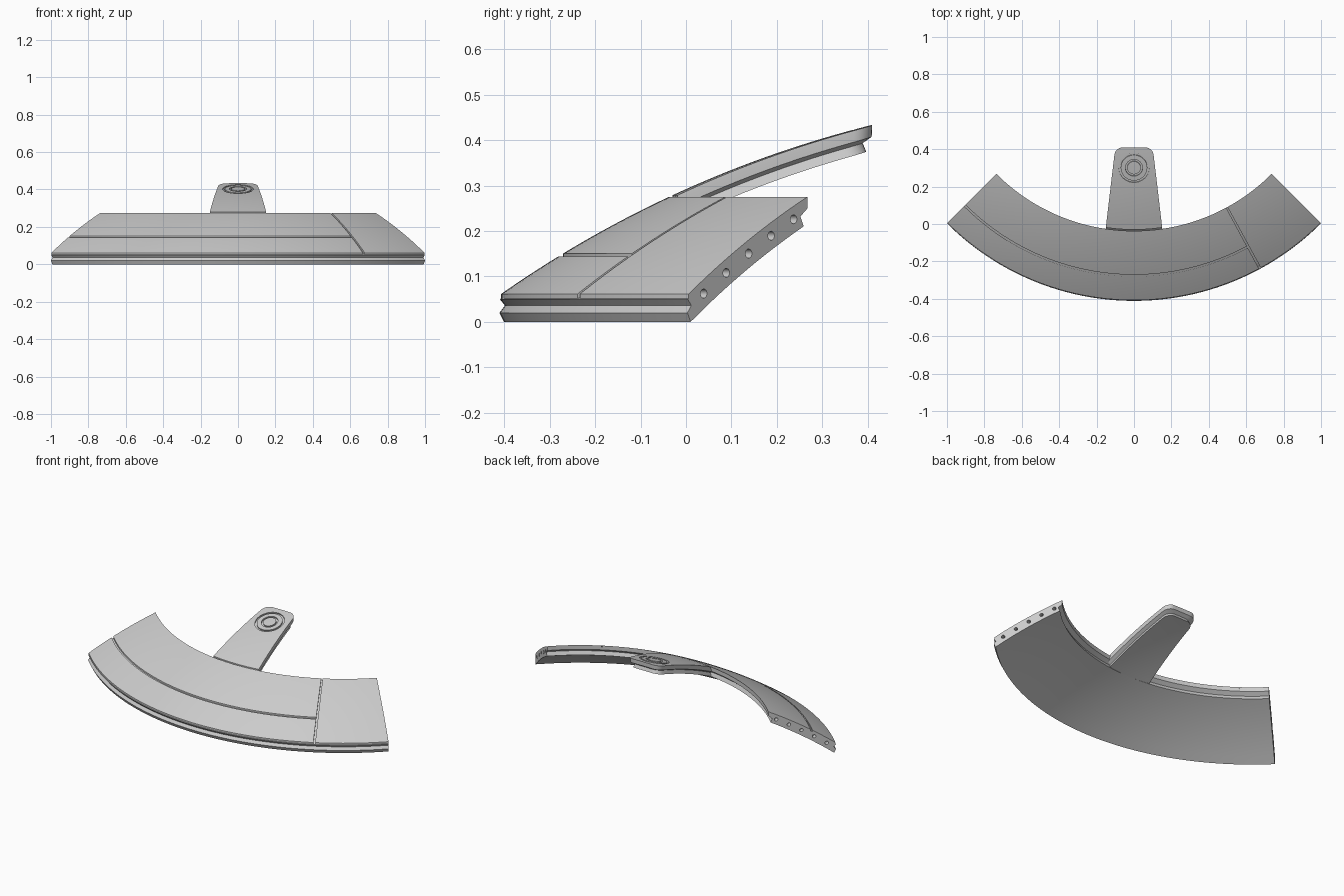
import bpy
import bmesh
from math import sin, cos, sqrt, radians
from mathutils import Vector, Matrix

cube = bpy.data.objects.get("Cube")
if cube:
    bpy.data.objects.remove(cube)

# Dome shared by every part: centre, outer and inner radius
CY, CZ = 1.003, -1.95
OUTER, INNER = 2.4565, 2.4027
FLOOR = OUTER - 0.008
HALF = 45

grey = bpy.data.materials.new("plain_grey")
grey.use_nodes = True
grey.diffuse_color = (0.6, 0.6, 0.6, 1)
grey.node_tree.nodes["Principled BSDF"].inputs["Base Color"].default_value = (0.6, 0.6, 0.6, 1)


def dome_z(r, d):
    return sqrt(d * d - r * r) + CZ


def arc(r0, r1, d, n=12):
    """Points along the dome section from radius r0 to r1."""
    rs = [r0 + (r1 - r0) * i / n for i in range(n + 1)]
    return [(r, dome_z(r, d)) for r in rs]


def make_object(name, bm):
    bmesh.ops.recalc_face_normals(bm, faces=bm.faces)
    mesh = bpy.data.meshes.new(name)
    bm.to_mesh(mesh)
    bm.free()
    mesh.materials.append(grey)
    ob = bpy.data.objects.new(name, mesh)
    bpy.context.collection.objects.link(ob)
    return ob


def activate(ob):
    bpy.ops.object.select_all(action='DESELECT')
    ob.select_set(True)
    bpy.context.view_layer.objects.active = ob


def smooth(ob):
    activate(ob)
    bpy.ops.object.shade_smooth_by_angle(angle=radians(20))


def sector(name, profile, a0, a1):
    """Sweep a closed (radius, height) profile between two angles."""
    bm = bmesh.new()
    steps = max(4, round(a1 - a0))
    rings = []
    for i in range(steps + 1):
        a = radians(a0 + (a1 - a0) * i / steps)
        rings.append([bm.verts.new((r * sin(a), CY - r * cos(a), z)) for r, z in profile])
    n = len(profile)
    for p, q in zip(rings, rings[1:]):
        for k in range(n):
            m = (k + 1) % n
            bm.faces.new((p[k], p[m], q[m], q[k]))
    bm.faces.new(rings[0])
    bm.faces.new(rings[-1])
    return make_object(name, bm)


def cut(ob, cutter):
    cutter.hide_render = True
    mod = ob.modifiers.new("cut", 'BOOLEAN')
    mod.operation = 'DIFFERENCE'
    mod.solver = 'EXACT'
    mod.object = cutter
    activate(ob)
    bpy.ops.object.modifier_apply(modifier=mod.name)
    bpy.data.objects.remove(cutter)


# Curved base shell with a ridged outer rim and a notched inner edge
rim = [(1.404, 0), (1.414, 0.02), (1.402, 0.036), (1.413, 0.05), (1.403, 0.055)]
inner_edge = [(1.04, 0.25), (1.062, 0.232)]
shell = sector("base_shell", rim + arc(1.4, 1.04, FLOOR) + inner_edge
               + arc(1.052, 1.395, INNER), -HALF, HALF)

# Row of bolt holes in both end faces
bm = bmesh.new()
for side in (-1, 1):
    a = radians(HALF * side)
    along = Vector((cos(a), sin(a), 0))
    for k in range(5):
        r = 1.363 - 0.07 * k
        spot = Vector((r * sin(a), CY - r * cos(a), dome_z(r, 2.4305)))
        turn = along.to_track_quat('Z', 'Y').to_matrix().to_4x4()
        bmesh.ops.create_cone(bm, cap_ends=True, segments=20, radius1=0.01, radius2=0.01,
                              depth=0.06, matrix=Matrix.Translation(spot) @ turn)
cut(shell, make_object("hole_cutter", bm))
smooth(shell)


# Surface plates, with narrow gaps between them as panel lines
def plate(name, r0, r1, a0, a1):
    smooth(sector(name, arc(r0, r1, OUTER) + arc(r1, r0, FLOOR - 0.001), a0, a1))


SEAM, GAP = 28.5, 0.22
plate("upper_plate", 1.04, 1.274, -HALF, SEAM - GAP)
plate("lower_plate", 1.284, 1.41, -HALF, SEAM - GAP)
plate("side_plate", 1.04, 1.41, SEAM + GAP, HALF)

# Tapered arm: layers given as dome radius, inset and starting radius
LAYERS = [(OUTER, 0, 1.033), (FLOOR, 0, 1.033), (2.432, 0.001, 1.055),
          (2.423, 0.021, 1.058), (INNER, 0.013, 1.052)]
COLS, ROWS, ROUND = 8, 16, 0.04
TIP = 0.41


def arm_row(layer, row):
    """Points across the arm; the last rows round off the tip corners."""
    d, inset, start = layer
    tip, corner = TIP - inset, 0
    if row >= ROWS:
        a = radians(90 * (row - ROWS) / 6)
        corner = ROUND * (1 - cos(a))
        y_end = tip - ROUND + ROUND * sin(a)
        t = 1
    else:
        y_end, t = tip - ROUND, row / ROWS
    points = []
    for c in range(COLS + 1):
        u = 2 * c / COLS - 1
        x = u * 0.152
        y0 = CY - sqrt(start * start - x * x)
        y = y0 + (y_end - y0) * t
        x = u * (0.152 - 0.118 * (y + 0.03) - inset - corner)
        points.append((x, y, sqrt(d * d - x * x - (y - CY) ** 2) + CZ))
    return points


bm = bmesh.new()
total = ROWS + 7
grid = [[[bm.verts.new(p) for p in arm_row(layer, row)] for row in range(total)]
        for layer in LAYERS]


def skin(lines):
    for p, q in zip(lines, lines[1:]):
        for k in range(len(p) - 1):
            bm.faces.new((p[k], p[k + 1], q[k + 1], q[k]))


skin(grid[0])
skin(grid[-1])
for end in (0, -1):
    skin([layer[end] for layer in grid])
    skin([[row[end] for row in layer] for layer in grid])
arm = make_object("arm", bm)

# Two ring grooves near the arm tip
spot_y = 0.30
top = Vector((0, spot_y, dome_z(CY - spot_y, OUTER)))
normal = (top - Vector((0, CY, CZ))).normalized()
place = Matrix.Translation(top) @ normal.to_track_quat('Z', 'Y').to_matrix().to_4x4()
bm = bmesh.new()
for inside, outside in ((0.071, 0.082), (0.036, 0.046)):
    corners = [(inside, -0.009), (outside, -0.009), (outside, 0.02), (inside, 0.02)]
    rings = []
    for i in range(48):
        a = radians(360 * i / 48)
        rings.append([bm.verts.new(place @ Vector((r * cos(a), r * sin(a), z)))
                      for r, z in corners])
    for i, p in enumerate(rings):
        q = rings[(i + 1) % len(rings)]
        for k in range(4):
            m = (k + 1) % 4
            bm.faces.new((p[k], p[m], q[m], q[k]))
cut(arm, make_object("ring_cutter", bm))
smooth(arm)
